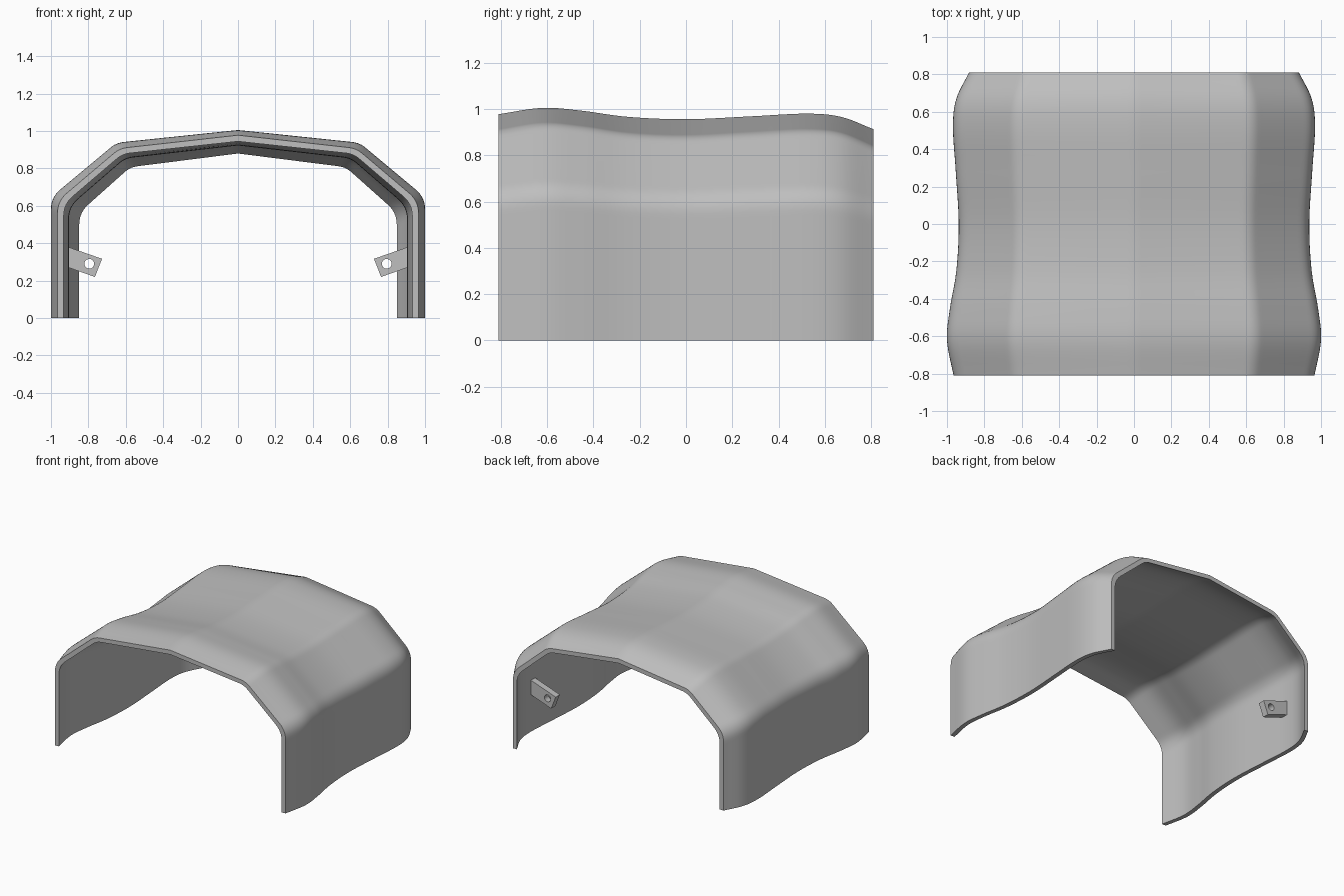
import bpy, bmesh, math
from mathutils import Vector

cube = bpy.data.objects.get("Cube")
if cube:
    bpy.data.objects.remove(cube, do_unlink=True)

grey = bpy.data.materials.new("plain_grey")
grey.use_nodes = True
GREY = (0.52, 0.52, 0.52, 1)
grey.diffuse_color = GREY
grey.node_tree.nodes["Principled BSDF"].inputs["Base Color"].default_value = GREY

# How far the section is pulled inward along the length: (y, inset)
WAVE = [(-0.81, 0.035), (-0.62, 0.0), (-0.45, 0.016), (-0.25, 0.05), (0, 0.063),
        (0.28, 0.047), (0.52, 0.032), (0.67, 0.05), (0.81, 0.118)]
THICK = 0.033
STEPS = 6


def smooth_path(points):
    """Catmull-Rom samples through the points."""
    p = [Vector(q) for q in points]
    p = [2 * p[0] - p[1]] + p + [2 * p[-1] - p[-2]]
    out = []
    for a, b, c, d in zip(p, p[1:], p[2:], p[3:]):
        for i in range(STEPS):
            t = i / STEPS
            out.append(0.5 * (2 * b + (c - a) * t + (2 * a - 5 * b + 4 * c - d) * t * t
                              + (3 * b - a - 3 * c + d) * t ** 3))
    return out + [p[-2]]


def rounded(prev, corner, nxt, size):
    """Corner rounded with a short curve, with a guard point on each side."""
    u, v = (prev - corner).normalized(), (nxt - corner).normalized()
    a, b = corner + u * size, corner + v * size
    arc = [a * (1 - t) ** 2 + corner * 2 * t * (1 - t) + b * t * t
           for t in (i / 6 for i in range(7))]
    return [a + u * 0.02] + arc + [b + v * 0.02]


def section(inset, t):
    """Arch section from the right foot over the peak to the other foot."""
    foot = Vector((1 - inset - t, 0))
    low = Vector((1 - inset - t, 0.645 - 0.55 * inset - 0.5 * t))
    high = Vector((0.65 - 0.5 * inset - 0.45 * t, 0.937 - 0.85 * inset - 0.9 * t))
    peak = Vector((0, 1.005 - 0.78 * inset - t))
    half = [foot] + rounded(foot, low, high, 0.065) + rounded(low, high, peak, 0.04)
    half.append(peak.lerp(high, 0.06))
    return half + [peak] + [Vector((-p.x, p.y)) for p in reversed(half)]


# Wavy arched shell
bm = bmesh.new()
loops = []
for y, inset in smooth_path(WAVE):
    ring = section(inset, 0) + section(inset, THICK)[::-1]
    loops.append([bm.verts.new((p.x, y, p.y)) for p in ring])
n = len(loops[0])
for a, b in zip(loops, loops[1:]):
    for i in range(n):
        j = (i + 1) % n
        bm.faces.new((a[i], a[j], b[j], b[i]))
for end in (loops[0], loops[-1]):
    for i in range(n // 2 - 1):
        bm.faces.new((end[i], end[i + 1], end[n - 2 - i], end[n - 1 - i]))
bmesh.ops.recalc_face_normals(bm, faces=bm.faces)
mesh = bpy.data.meshes.new("arched_shell")
bm.to_mesh(mesh)
bm.free()
mesh.materials.append(grey)
shell = bpy.data.objects.new("arched_shell", mesh)
bpy.context.collection.objects.link(shell)


def select_only(obj):
    bpy.ops.object.select_all(action='DESELECT')
    obj.select_set(True)
    bpy.context.view_layer.objects.active = obj


select_only(shell)
bpy.ops.object.shade_smooth_by_angle(angle=math.radians(35))


# Tilted mounting tabs with a round hole
def tab(name, side):
    curve = bpy.data.curves.new(name, 'CURVE')
    curve.dimensions = '2D'
    curve.fill_mode = 'BOTH'
    curve.extrude = 0.025
    outline = [(0.945, 0.393), (0.727, 0.317), (0.765, 0.22), (0.945, 0.284)]
    hole = [(0.795 + 0.026 * math.cos(k * math.tau / 24),
             0.29 + 0.026 * math.sin(k * math.tau / 24)) for k in range(24)]
    for pts in (outline, hole):
        spline = curve.splines.new('POLY')
        spline.points.add(len(pts) - 1)
        for sp, (x, z) in zip(spline.points, pts):
            sp.co = (side * x, z, 0, 1)
        spline.use_cyclic_u = True
    curve.materials.append(grey)
    obj = bpy.data.objects.new(name, curve)
    obj.location.y = 0.495
    obj.rotation_euler.x = math.pi / 2
    bpy.context.collection.objects.link(obj)
    select_only(obj)
    bpy.ops.object.convert(target='MESH')
    bpy.ops.object.shade_smooth_by_angle(angle=math.radians(30))


tab("left_mounting_tab", 1)
tab("right_mounting_tab", -1)
